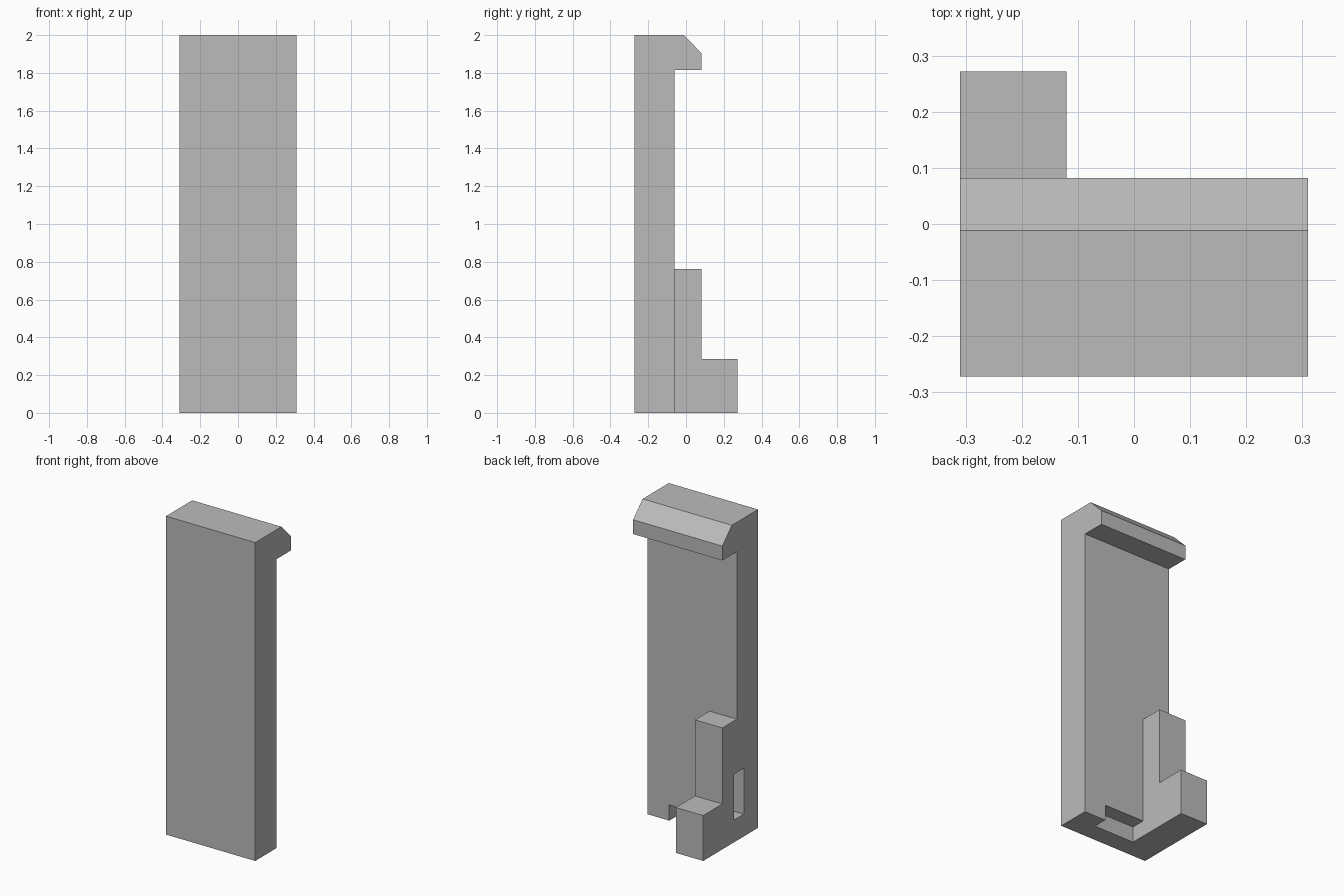
import bpy, bmesh, math

if "Cube" in bpy.data.objects:
    bpy.data.objects.remove(bpy.data.objects["Cube"])

grey = bpy.data.materials.new("plain grey")
grey.diffuse_color = (0.5, 0.5, 0.5, 1)
grey.use_nodes = True
grey.node_tree.nodes["Principled BSDF"].inputs["Base Color"].default_value = grey.diffuse_color


def extrude_profile(name, points, x0, x1):
    """Solid made from a (y, z) outline swept from x0 to x1."""
    bm = bmesh.new()
    face = bm.faces.new([bm.verts.new((x0, y, z)) for y, z in points])
    swept = bmesh.ops.extrude_face_region(bm, geom=[face])["geom"]
    verts = [g for g in swept if isinstance(g, bmesh.types.BMVert)]
    bmesh.ops.translate(bm, verts=verts, vec=(x1 - x0, 0, 0))
    bmesh.ops.recalc_face_normals(bm, faces=bm.faces)
    mesh = bpy.data.meshes.new(name)
    bm.to_mesh(mesh)
    bm.free()
    mesh.materials.append(grey)
    obj = bpy.data.objects.new(name, mesh)
    bpy.context.collection.objects.link(obj)
    return obj


def box(name, x0, x1, y0, y1, z0, z1):
    return extrude_profile(name, [(y0, z0), (y1, z0), (y1, z1), (y0, z1)], x0, x1)


def combine(target, tool, operation):
    """Apply a boolean and remove the tool object."""
    mod = target.modifiers.new(operation.lower(), "BOOLEAN")
    mod.operation, mod.solver, mod.object = operation, "EXACT", tool
    bpy.context.view_layer.objects.active = target
    bpy.ops.object.modifier_apply(modifier=mod.name)
    bpy.data.objects.remove(tool)


W = 0.31                          # half width
FRONT, BACK, LIP = -0.272, -0.062, 0.082

# Upright panel with the chamfered lip along its top
panel = extrude_profile("panel", [
    (FRONT, 0), (BACK, 0), (BACK, 1.815), (LIP, 1.815),
    (LIP, 1.905), (-0.012, 2), (FRONT, 2)], -W, W)

# Stepped foot at the lower left of the back
foot = extrude_profile("stepped_foot", [
    (BACK - 0.05, 0), (0.272, 0), (0.272, 0.285), (LIP, 0.285),
    (LIP, 0.763), (BACK - 0.05, 0.763)], -W, -0.12)
combine(panel, foot, "UNION")

# Notch under the back edge, beside the foot
combine(panel, box("notch_cutter", -0.12, 0.16, -0.152, BACK + 0.02, -0.1, 0.098),
        "DIFFERENCE")

# Upright slot sunk into the left side
combine(panel, box("slot_cutter", -W - 0.1, -W + 0.095, -0.131, -0.036, 0.14, 0.428),
        "DIFFERENCE")

# Merge coplanar seams into clean flat faces
bm = bmesh.new()
bm.from_mesh(panel.data)
bmesh.ops.remove_doubles(bm, verts=bm.verts, dist=0.0005)
bmesh.ops.dissolve_limit(bm, angle_limit=math.radians(1),
                         verts=bm.verts, edges=bm.edges)
bm.to_mesh(panel.data)
bm.free()
